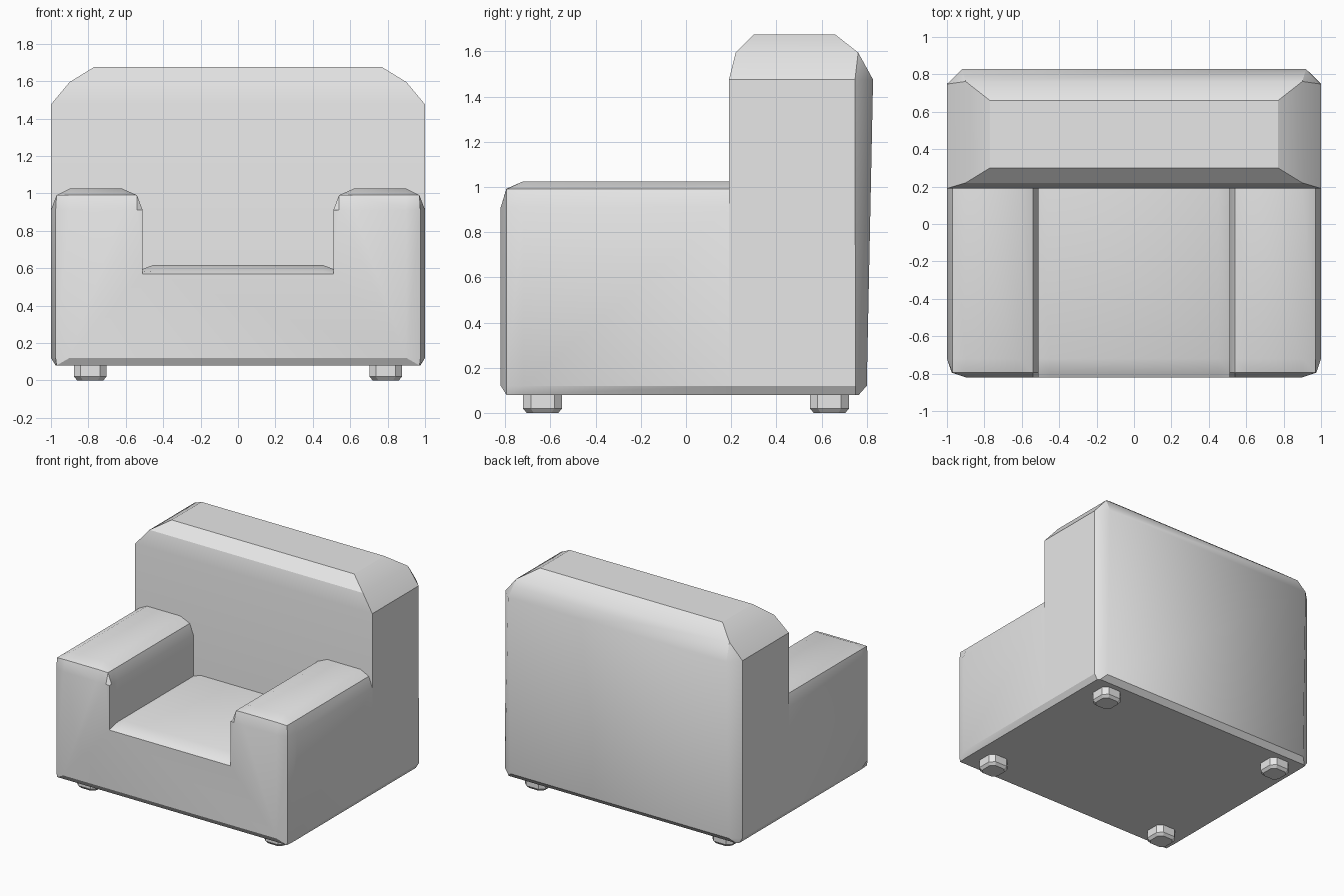
import bpy, bmesh
from math import radians

cube = bpy.data.objects.get("Cube")
if cube:
    bpy.data.objects.remove(cube, do_unlink=True)

# One plain upholstery colour
mat = bpy.data.materials.new("light_grey")
mat.use_nodes = True
mat.diffuse_color = (0.8, 0.8, 0.8, 1)
mat.node_tree.nodes["Principled BSDF"].inputs["Base Color"].default_value = (0.8, 0.8, 0.8, 1)


def loft(name, rings, soft=lambda e: False):
    """Skin a row of equal closed rings, cap both ends, keep hard creases sharp."""
    bm = bmesh.new()
    rows = [[bm.verts.new(p) for p in ring] for ring in rings]
    n = len(rows[0])
    for a, b in zip(rows, rows[1:]):
        for i in range(n):
            j = (i + 1) % n
            bm.faces.new((a[i], a[j], b[j], b[i]))
    bm.faces.new(rows[0])
    bm.faces.new(rows[-1])
    bmesh.ops.remove_doubles(bm, verts=bm.verts, dist=0.0005)
    bmesh.ops.recalc_face_normals(bm, faces=bm.faces)
    for f in bm.faces:
        f.smooth = True
    for e in bm.edges:
        e.smooth = e.calc_face_angle(0) < radians(30) or soft(e)
    mesh = bpy.data.meshes.new(name)
    bm.to_mesh(mesh)
    bm.free()
    mesh.materials.append(mat)
    obj = bpy.data.objects.new(name, mesh)
    bpy.context.collection.objects.link(obj)
    return obj


def section(y, bottom, base_x, outer, shoulder, top, seat_edge, seat):
    """Upright slice through both arms and the seat."""
    half = [(base_x, bottom), (outer, 0.12), (outer, 0.91), (min(outer, 0.97), shoulder),
            (0.9, top), (0.62, top), (0.54, shoulder), (0.51, 0.91),
            (0.51, seat_edge), (0.45, seat)]
    return [(x, y, z) for x, z in half] + [(-x, y, z) for x, z in reversed(half)]


# Seat base and arms, rounded off at the front
loft("seat_and_arms", [
    section(-0.82, 0.12, 0.9, 0.9, 0.91, 0.91, 0.57, 0.57),
    section(-0.795, 0.08, 0.97, 0.975, 0.99, 0.992, 0.58, 0.585),
    section(-0.72, 0.08, 0.975, 1.0, 0.99, 1.025, 0.595, 0.618),
    section(0.19, 0.08, 0.975, 1.0, 0.99, 1.025, 0.595, 0.618),
])


def slab(z, x, front, back, cut_x, cut_y):
    """Level slice through the backrest, with cut rear corners."""
    half = [(x, front), (x, back - cut_y), (x - cut_x, back)]
    return [(px, py, z) for px, py in half] + [(-px, py, z) for px, py in reversed(half)]


# Backrest, with its rear vertical corners blended softly into the back face
loft("backrest", [
    slab(0.08, 0.975, 0.19, 0.765, 0.015, 0.015),
    slab(0.12, 1.0, 0.19, 0.80, 0.08, 0.05),
    slab(1.475, 1.0, 0.19, 0.828, 0.08, 0.08),
    slab(1.595, 0.9, 0.22, 0.762, 0, 0),
    slab(1.675, 0.77, 0.30, 0.66, 0, 0),
], soft=lambda e: all(v.co.y > 0.785 for v in e.verts)
    and abs(e.verts[0].co.z - e.verts[1].co.z) > 1)


def foot_ring(cx, cy, z, r, cut):
    half = [(r, -r + cut), (r, r - cut), (r - cut, r)]
    quarter = half[1:]
    ring = []
    for _ in range(4):
        ring += [(cx + x, cy + y, z) for x, y in quarter]
        quarter = [(-y, x) for x, y in quarter]
    return ring


# Four stubby feet
for side, x in (("left", 0.79), ("right", -0.79)):
    for end, y in (("front", -0.635), ("back", 0.635)):
        loft(f"{end}_{side}_foot", [
            foot_ring(x, y, 0, 0.07, 0.03),
            foot_ring(x, y, 0.02, 0.087, 0.035),
            foot_ring(x, y, 0.085, 0.087, 0.035),
        ])
